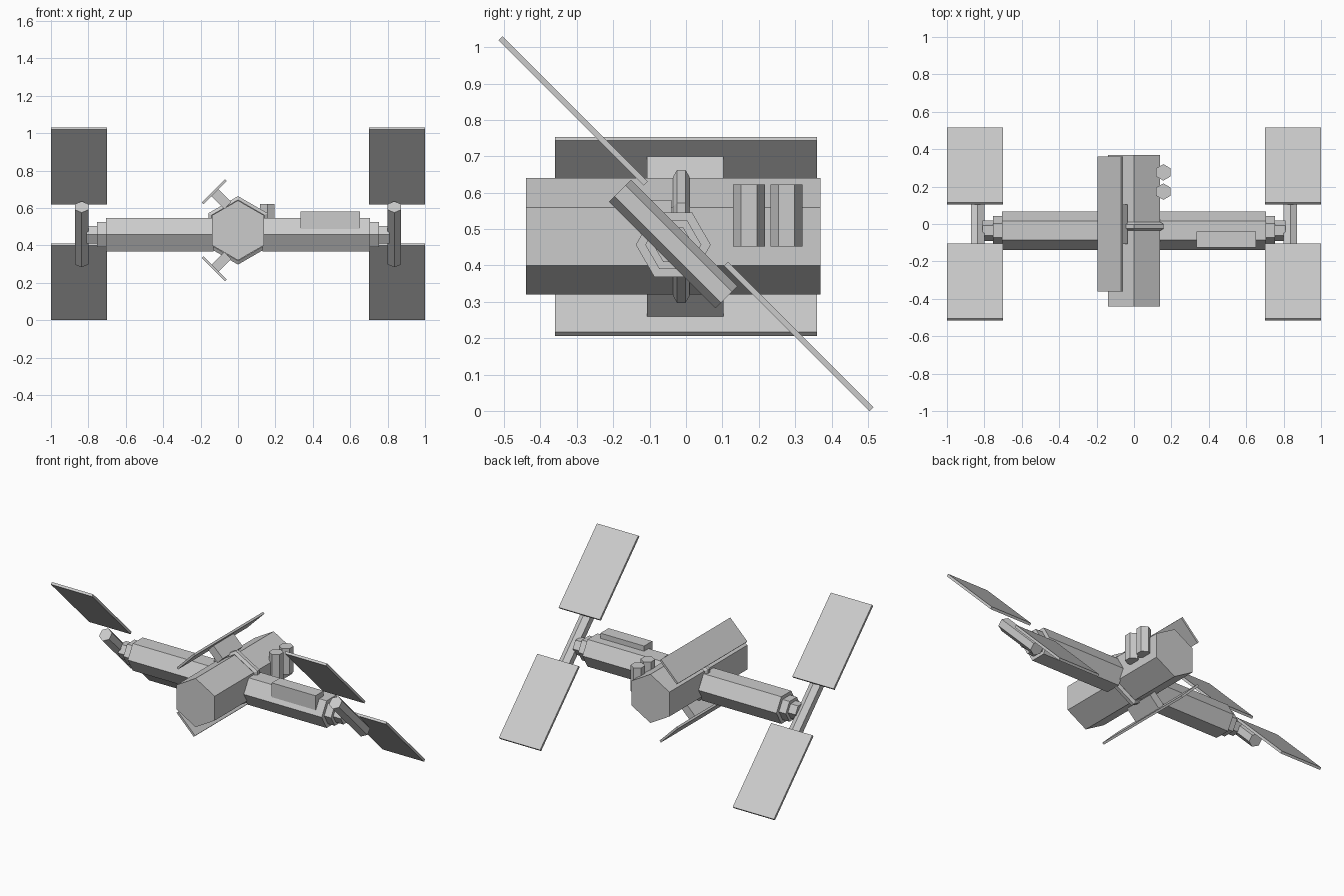
import bpy
import bmesh
from math import cos, sin, pi
from mathutils import Matrix, Vector

cube = bpy.data.objects.get("Cube")
if cube:
    bpy.data.objects.remove(cube, do_unlink=True)

grey = bpy.data.materials.new("light_grey")
grey.use_nodes = True
grey.diffuse_color = (0.6, 0.6, 0.6, 1)
grey.node_tree.nodes["Principled BSDF"].inputs["Base Color"].default_value = (0.6, 0.6, 0.6, 1)


def finish(name, bm):
    bmesh.ops.recalc_face_normals(bm, faces=bm.faces)
    mesh = bpy.data.meshes.new(name)
    bm.to_mesh(mesh)
    bm.free()
    mesh.materials.append(grey)
    bpy.context.collection.objects.link(bpy.data.objects.new(name, mesh))


def hex_prism(name, start, end, radius, corner):
    """Six-sided bar from start to end, with one corner along the given direction."""
    start, end = Vector(start), Vector(end)
    u = Vector(corner).normalized()
    v = (end - start).normalized().cross(u)
    bm = bmesh.new()
    rings = []
    for c in (start, end):
        rings.append([bm.verts.new(c + radius * (cos(i * pi / 3) * u + sin(i * pi / 3) * v))
                      for i in range(6)])
        bm.faces.new(rings[-1])
    a, b = rings
    for i in range(6):
        j = (i + 1) % 6
        bm.faces.new((a[i], a[j], b[j], b[i]))
    finish(name, bm)


def box(name, centre, size, angle=0, axis='X'):
    bm = bmesh.new()
    bmesh.ops.create_cube(bm, size=1, matrix=Matrix.Translation(centre)
                          @ Matrix.Rotation(angle, 4, axis) @ Matrix.Diagonal((*size, 1)))
    finish(name, bm)


# Central hull and its collar
hull_z = 0.48
hex_prism("central_hull", (0, -0.44, hull_z), (0, 0.37, hull_z), 0.16, (0, 0, 1))

bm = bmesh.new()
rings = []
for i in range(6):
    a = i * pi / 3
    ring = []
    for k in range(6):
        b = (k + 0.5) * pi / 3 + pi / 6
        b -= pi / 6 * 2
        # Flat outer side: minor corners sit either side of the radial direction
        b = pi / 6 + k * pi / 3
        r = 0.163 + 0.023 * cos(b)
        ring.append(bm.verts.new((r * sin(a), -0.013 + 0.023 * sin(b), hull_z + r * cos(a))))
    rings.append(ring)
for i in range(6):
    p, q = rings[i], rings[(i + 1) % 6]
    for k in range(6):
        n = (k + 1) % 6
        bm.faces.new((p[k], p[n], q[n], q[k]))
finish("hull_collar", bm)

# Side arms, stepped ends, rotating masts and solar panels
arm_y, arm_z = -0.035, 0.457
diagonal = Vector((0, 1, -1)).normalized()
normal = Vector((0, 1, 1)).normalized()
for side, s in (("left", 1), ("right", -1)):
    for part, x0, x1, r in (("arm", 0.13, 0.705, 0.103),
                            ("arm_neck", 0.70, 0.755, 0.077),
                            ("arm_joint", 0.75, 0.81, 0.055)):
        hex_prism(f"{side}_{part}", (s * x0, arm_y, arm_z), (s * x1, arm_y, arm_z), r, (0, 1, 0))
    mid = Vector((s * 0.836, arm_y, arm_z + 0.002))
    hex_prism(f"{side}_mast", mid - diagonal * 0.207, mid + diagonal * 0.207, 0.0425, normal)
    for end, e in (("lower", 1), ("upper", -1)):
        box(f"{side}_{end}_solar_panel", (s * 0.85, e * 0.31, 0.515 - e * 0.31),
            (0.3, 0.565, 0.016), -pi / 4)

# Radiator plates on angled posts, above and below the hull
for place, s in (("upper", 1), ("lower", -1)):
    tilt = -s * pi / 4
    box(f"{place}_radiator", (-0.127, 0, hull_z + s * 0.206), (0.176, 0.72, 0.014), tilt, 'Y')
    box(f"{place}_radiator_post", (-0.09, -0.002, hull_z + s * 0.169), (0.053, 0.21, 0.1), tilt, 'Y')

# Upright tanks beside the hull
for name, y in (("front_tank", 0.173), ("rear_tank", 0.276)):
    hex_prism(name, (0.157, y, 0.452), (0.157, y, 0.622), 0.044, (0, 1, 0))

# Equipment box on the left arm
box("equipment_box", (0.492, -0.083, 0.533), (0.318, 0.085, 0.094))
